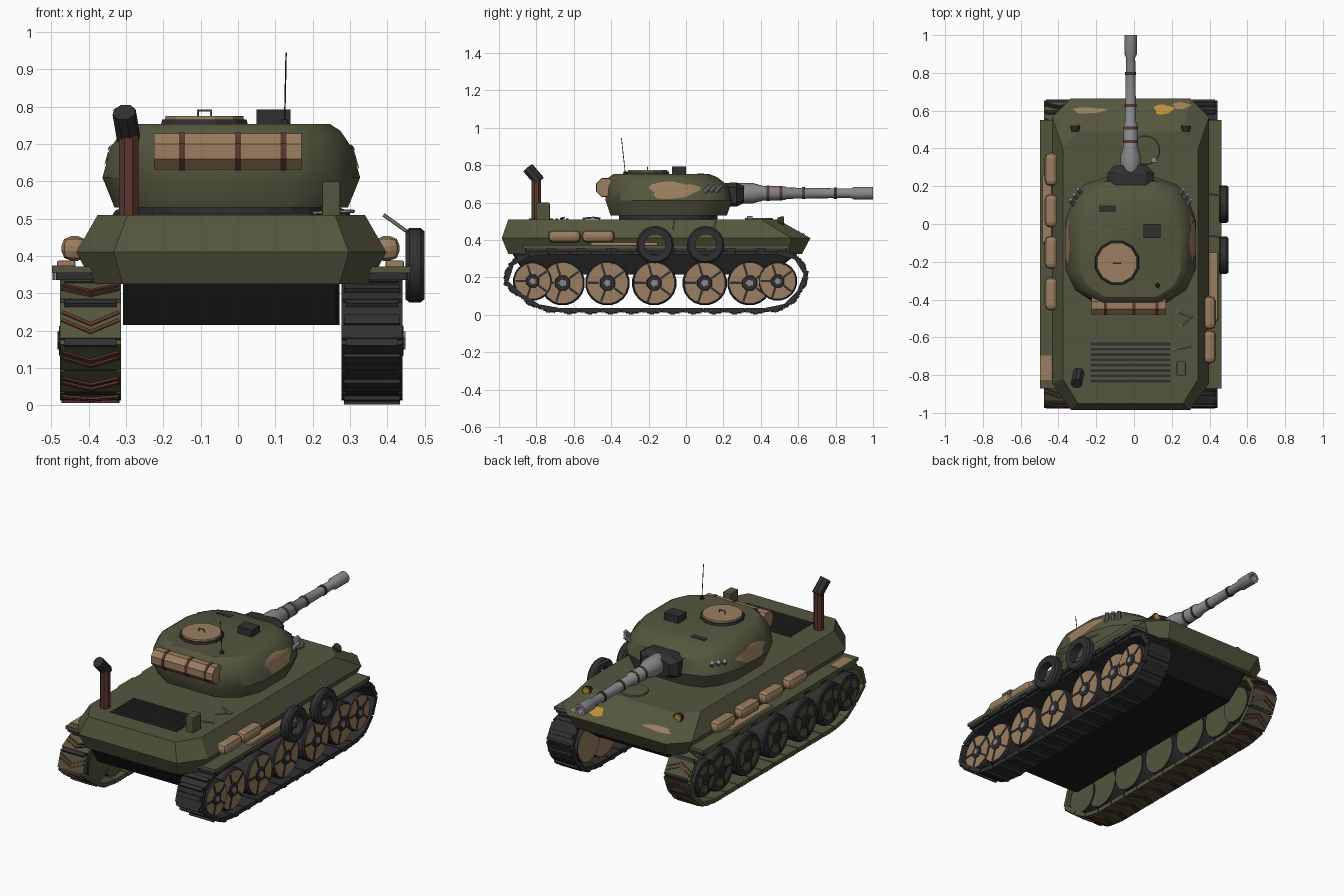
import bpy, bmesh, math
from mathutils import Vector, Matrix
from mathutils.bvhtree import BVHTree

if "Cube" in bpy.data.objects:
    bpy.data.objects.remove(bpy.data.objects["Cube"])

CX = -0.018  # centre line of hull, turret and gun


def material(name, rgb):
    m = bpy.data.materials.new(name)
    m.use_nodes = True
    m.diffuse_color = (*rgb, 1)
    m.node_tree.nodes["Principled BSDF"].inputs["Base Color"].default_value = (*rgb, 1)
    return m


GREEN = material("olive green", (0.09, 0.093, 0.047))
TAN = material("sand tan", (0.32, 0.21, 0.115))
DARK = material("dark rubber", (0.03, 0.03, 0.031))
BLACK = material("black belly", (0.013, 0.013, 0.013))
GREY = material("gun grey", (0.24, 0.25, 0.26))
RUST = material("rust brown", (0.11, 0.038, 0.027))
GOLD = material("gold yellow", (0.5, 0.28, 0.035))


class Part:
    """Collects shapes of several materials into one mesh."""

    def __init__(self, name):
        self.name, self.bm, self.mats = name, bmesh.new(), []

    def paint(self, faces, mat):
        if mat not in self.mats:
            self.mats.append(mat)
        for f in faces:
            f.material_index = self.mats.index(mat)

    def loft(self, rings, mat):
        loops = [[self.bm.verts.new(p) for p in r] for r in rings]
        faces = [self.bm.faces.new(loops[0]), self.bm.faces.new(loops[-1])]
        n = len(loops[0])
        for a, b in zip(loops, loops[1:]):
            faces += [self.bm.faces.new((a[i], a[(i + 1) % n], b[(i + 1) % n], b[i])) for i in range(n)]
        self.paint(faces, mat)
        return self

    def box(self, c, size, mat, rot=None):
        m = Matrix.Translation(c) @ (rot or Matrix()) @ Matrix.Diagonal((*size, 1))
        vs = bmesh.ops.create_cube(self.bm, size=1, matrix=m)["verts"]
        self.paint({f for v in vs for f in v.link_faces}, mat)
        return self

    def turn(self, base, axis, profile, n, mat):
        # round body: profile lists (distance along axis, radius)
        q = Vector(axis).to_track_quat("Z", "Y")
        rings = []
        for d, r in profile:
            angles = [math.tau * (i + 0.5) / n for i in range(n)]
            rings.append([Vector(base) + q @ Vector((r * math.cos(a), r * math.sin(a), d)) for a in angles])
        return self.loft(rings, mat)

    def rod(self, a, b, r, n, mat):
        d = Vector(b) - Vector(a)
        return self.turn(a, d, [(0, r), (d.length, r)], n, mat)

    def tyre(self, c, big, small, half, mat, n=20):
        # ring about the x axis
        sec = [(-half, 0.8), (-half * 0.6, 1), (half * 0.6, 1), (half, 0.8), (half, 0), (-half, 0)]
        loops = []
        for i in range(n):
            a = math.tau * i / n
            loops.append([self.bm.verts.new((c[0] + x, c[1] + (small + (big - small) * t) * math.cos(a),
                          c[2] + (small + (big - small) * t) * math.sin(a))) for x, t in sec])
        k = len(sec)
        self.paint([self.bm.faces.new((p[j], p[(j + 1) % k], q[(j + 1) % k], q[j]))
                    for p, q in zip(loops, loops[1:] + loops[:1]) for j in range(k)], mat)
        return self

    def done(self, smooth=0, bevel=0):
        bmesh.ops.recalc_face_normals(self.bm, faces=self.bm.faces)
        me = bpy.data.meshes.new(self.name)
        self.bm.to_mesh(me)
        self.bm.free()
        for m in self.mats:
            me.materials.append(m)
        ob = bpy.data.objects.new(self.name, me)
        bpy.context.collection.objects.link(ob)
        if bevel:
            mod = ob.modifiers.new("round", "BEVEL")
            mod.width, mod.segments = bevel, 2
        if smooth:
            for o in bpy.context.selected_objects:
                o.select_set(False)
            ob.select_set(True)
            bpy.context.view_layer.objects.active = ob
            bpy.ops.object.shade_smooth_by_angle(angle=math.radians(smooth))
        return ob


def outline(z, hw, y0, y1, cx, back, front):
    # plan with cut corners
    right = [(hw - cx, y0), (hw, y0 + back), (hw, y1 - front), (hw - cx, y1)]
    return [(CX + x, y, z) for x, y in right] + [(CX - x, y, z) for x, y in reversed(right)]


# Hull and belly
hull = Part("hull").loft([outline(0.325, 0.37, -0.95, 0.62, 0.08, 0.1, 0.07),
                          outline(0.41, 0.415, -0.985, 0.665, 0.1, 0.14, 0.1),
                          outline(0.51, 0.358, -0.95, 0.49, 0.08, 0.13, 0.09)], GREEN).done()
Part("belly").loft([outline(0.215, 0.29, -0.86, 0.45, 0.01, 0.01, 0.01),
                    outline(0.33, 0.29, -0.93, 0.6, 0.01, 0.01, 0.01)], BLACK).done()

# Fenders with dark underside
for s in (-1, 1):
    f = Part("left_fender" if s > 0 else "right_fender")
    f.box((CX + s * 0.42, -0.16, 0.363), (0.12, 1.42, 0.018), GREEN)
    f.box((CX + s * 0.41, -0.16, 0.345), (0.12, 1.4, 0.018), DARK)
    for i in range(9):
        f.box((CX + s * 0.475, -0.8 + i * 0.16, 0.35), (0.008, 0.11, 0.03), GREEN if s < 0 else DARK)
    f.done()

# Tracks
PATH = [Vector((0, y, z)) for y, z in ((-0.68, 0.025), (0.47, 0.025), (0.57, 0.06), (0.65, 0.2), (0.61, 0.3),
        (0.5, 0.335), (-0.8, 0.335), (-0.92, 0.3), (-0.97, 0.18), (-0.82, 0.05))]
LENGTHS = [(b - a).length for a, b in zip(PATH, PATH[1:] + PATH[:1])]


def along(d):
    d %= sum(LENGTHS)
    for i, l in enumerate(LENGTHS):
        if d <= l:
            return PATH[i].lerp(PATH[(i + 1) % len(PATH)], d / l)
        d -= l
    return PATH[0]


LINKS = 32
STEP = sum(LENGTHS) / LINKS
for s in (-1, 1):
    t = Part("left_track" if s > 0 else "right_track")
    body = DARK if s > 0 else GREEN
    for i in range(LINKS):
        a, b = along(i * STEP), along((i + 1) * STEP)
        tan = (b - a).normalized()
        out = Vector((0, tan.z, -tan.y))
        rot = Matrix((Vector((1, 0, 0)), tan, out)).transposed().to_4x4()
        mid = (a + b) / 2 + Vector((CX + s * 0.377, 0, 0))
        t.box(mid, (0.164, (b - a).length * 0.95, 0.024), body, rot)
        t.box(mid + tan * STEP / 2, (0.14, 0.03, 0.018), DARK, rot)
        if s > 0:
            t.box(mid + out * 0.016, (0.15, 0.025, 0.014), DARK, rot)
        else:
            for side in (-1, 1):
                for k in (0, 0.022):
                    p = mid + out * 0.014 + tan * (k - 0.005) + Vector((side * 0.037, 0, 0))
                    t.box(p, (0.085, 0.009, 0.009), RUST, rot @ Matrix.Rotation(-side * 0.42, 4, "Z"))
    t.done()

# Road wheels
WHEELS = [(-0.82, 0.18, 0.105), (-0.66, 0.17, 0.12), (-0.42, 0.17, 0.12), (-0.17, 0.17, 0.12),
          (0.1, 0.17, 0.12), (0.34, 0.17, 0.12), (0.49, 0.18, 0.105)]
for s in (-1, 1):
    disc = TAN if s > 0 else GREEN
    rim = 0.9 if s > 0 else 0.7
    for i, (y, z, r) in enumerate(WHEELS):
        w = Part(f"{'left' if s > 0 else 'right'}_wheel_{i + 1}")
        c = Vector((CX + s * 0.377, y, z))
        depth = 0.07 + 0.006 * (i % 2 == 0)
        w.turn(c, (s, 0, 0), [(-depth, r * 0.8), (-depth, r), (depth - 0.008, r), (depth, r * 0.95), (depth, rim * r)], 20, DARK)
        w.turn(c, (s, 0, 0), [(-depth - 0.003, r * 0.95), (depth + 0.003, rim * r)], 20, disc)
        w.turn(c, (s, 0, 0), [(depth, r * 0.38), (depth + 0.008, r * 0.33)], 8, DARK)
        w.turn(c, (s, 0, 0), [(depth, r * 0.2), (depth + 0.013, r * 0.18)], 5, GREY if s > 0 else DARK)
        for k in range(5):
            turn = Matrix.Rotation(math.tau * k / 5 + 0.3, 4, "X")
            p = c + Vector((s * (depth + 0.002), 0, 0)) + turn @ Vector((0, 0, r * 0.62))
            w.box(p, (0.008, 0.012, r * 0.5), DARK, turn)
        w.done()


# Turret
def turret_ring(z, k, shift, y_scale):
    half = [(0.17, -0.43), (0.29, -0.35), (0.34, -0.24), (0.34, 0.02), (0.3, 0.14), (0.24, 0.21), (0.14, 0.245)]
    pts = [(x * k, (y + 0.09) * y_scale - 0.09 + shift) for x, y in half]
    return [(CX + x, y, z) for x, y in pts] + [(CX - x, y, z) for x, y in reversed(pts)]


turret = Part("turret").loft([turret_ring(0.53, 0.92, 0, 0.92), turret_ring(0.61, 1.015, 0, 1.0),
                              turret_ring(0.69, 0.95, -0.01, 0.97), turret_ring(0.735, 0.86, -0.03, 0.86),
                              turret_ring(0.753, 0.78, -0.04, 0.76)], GREEN).done(smooth=32)
Part("turret_ring").turn((CX, -0.095, 0.505), (0, 0, 1), [(0, 0.265), (0.035, 0.265)], 24, DARK).done()

# Gun
Part("mantlet").loft([[(CX + x * k, y, 0.645 + z * k) for x, z in ((-0.12, -0.045), (-0.08, -0.065), (0.08, -0.065),
                      (0.12, -0.045), (0.12, 0.035), (0.08, 0.06), (-0.08, 0.06), (-0.12, 0.035))]
                      for y, k in ((0.18, 1), (0.27, 1.03), (0.31, 0.72))], DARK).done()
gun = Part("gun_barrel")
gun.turn((CX, 0, 0.65), (0, 1, 0), [(0.24, 0.04), (0.27, 0.056), (0.36, 0.054), (0.41, 0.04), (0.53, 0.037), (0.54, 0.03),
         (0.88, 0.025), (0.9, 0.034), (1.0, 0.034), (1.0, 0.02), (0.95, 0.018)], 14, GREY)
for y, r, m in ((0.43, 0.041, RUST), (0.5, 0.039, RUST), (0.62, 0.032, RUST), (0.79, 0.03, DARK)):
    gun.turn((CX, y, 0.65), (0, 1, 0), [(0, r), (0.016, r)], 14, m)
gun.done(smooth=35)

# Turret top fittings
hatch = Part("commander_hatch").turn((-0.09, -0.205, 0.745), (0, 0, 1), [(0, 0.122), (0.02, 0.117)], 12, DARK)
hatch.turn((-0.09, -0.205, 0.76), (0, 0, 1), [(0, 0.11), (0.015, 0.108)], 12, TAN)
for x in (-0.108, -0.072):
    hatch.rod((x, -0.205, 0.77), (x, -0.205, 0.79), 0.003, 5, GREY)
hatch.rod((-0.11, -0.205, 0.79), (-0.07, -0.205, 0.79), 0.003, 5, GREY).done()
Part("sight_box").box((0.095, -0.037, 0.77), (0.09, 0.075, 0.045), DARK).done()
Part("vision_slot").box((-0.14, 0.08, 0.747), (0.09, 0.035, 0.016), DARK).done()
antenna = Part("antenna").turn((0.125, -0.325, 0.735), (0, 0, 1), [(0, 0.016), (0.03, 0.01)], 8, DARK)
antenna.rod((0.125, -0.325, 0.76), (0.129, -0.345, 0.945), 0.002, 5, DARK).done()
for s in (-1, 1):
    g = Part("smoke_launchers")
    for k in range(3):
        x, y = CX + s * (0.32 - 0.02 * k), 0.1 + 0.028 * k
        g.rod((x - s * 0.03, y - 0.01, 0.645), (x, y + 0.03, 0.69), 0.012, 8, GREY)
    g.done()
roll = Part("stowage_roll").turn((-0.225, -0.43, 0.68), (1, 0, 0), [(0, 0.052), (0.395, 0.052)], 8, TAN)
for x in (-0.15, 0.0, 0.122):
    roll.turn((x - 0.008, -0.43, 0.68), (1, 0, 0), [(0, 0.055), (0.016, 0.055)], 8, RUST)
roll.done()

# Engine deck: grille, exhaust, box and tools
grille = Part("engine_grille")
for i in range(8):
    grille.box((CX, -0.635 - i * 0.028, 0.511), (0.425, 0.015, 0.008), DARK)
grille.done()
pipe = Part("exhaust").rod((-0.293, -0.8, 0.5), (-0.293, -0.8, 0.73), 0.028, 8, RUST)
pipe.rod((-0.293, -0.785, 0.715), (-0.305, -0.845, 0.785), 0.032, 8, DARK).done()
Part("deck_box").box((0.25, -0.765, 0.55), (0.05, 0.075, 0.1), GREEN).done(bevel=0.006)
tools = Part("deck_tools")
for a, b in (((0.22, -0.46, 0.515), (0.31, -0.5, 0.52)), ((0.24, -0.55, 0.515), (0.31, -0.49, 0.52)),
             ((0.2, -0.67, 0.515), (0.3, -0.65, 0.52)), ((0.46, -0.07, 0.46), (0.39, -0.06, 0.51)),
             ((0.46, 0.15, 0.46), (0.39, 0.16, 0.51))):
    tools.rod(a, b, 0.005, 6, GREY)
tools.done()

# Front deck: driver hatch, lamps and plate
Part("driver_hatch").turn((0.06, 0.39, 0.505), (0, 0, 1), [(0, 0.08), (0.012, 0.076)], 12, GREEN).box(
    (0.105, 0.34, 0.522), (0.03, 0.03, 0.015), GREY).done()
for x in (CX - 0.293, CX + 0.293):
    Part("headlamp").turn((x, 0.49, 0.5), (0, 1, 0), [(0, 0.02), (0.03, 0.028)], 10, DARK).turn(
        (x, 0.52, 0.5), (0, 1, 0), [(0, 0.023), (0.004, 0.02)], 10, GOLD).done()

# Spare tyres and sandbags
for y in (-0.165, 0.105):
    Part("spare_tyre").tyre((0.474, y, 0.375), 0.1, 0.056, 0.025, DARK).done(smooth=35)
for x, ys in ((0.398, (-0.65, -0.47)), (-0.438, (0.29, 0.07, -0.15, -0.37))):
    for y in ys:
        Part("sandbag").box((x, y, 0.42), (0.07, 0.175, 0.066), TAN).done(bevel=0.026)
for x, y in ((0.42, -0.33), (-0.46, 0.08)):
    Part("tarp_strip").box((x, y, 0.377), (0.05, 0.36, 0.022), TAN).done(bevel=0.006)


# Camouflage patches laid on the surfaces
def patch(target, origin, direction, u, v, ru, rv, mat):
    tree = BVHTree.FromObject(target, bpy.context.evaluated_depsgraph_get())
    p = Part("camouflage_patch")
    rows, n = [], 20
    for k in (0.15, 0.4, 0.7, 1):
        row = []
        for i in range(n):
            a = math.tau * i / n
            w = k * (1 + 0.13 * math.sin(3 * a + 1) + 0.08 * math.sin(5 * a))
            o = Vector(origin) + Vector(u) * (ru * w * math.cos(a)) + Vector(v) * (rv * w * math.sin(a))
            hit, normal, _, _ = tree.ray_cast(o, Vector(direction))
            row.append(hit + normal * 0.004 if hit else o)
        rows.append(row)
    p.loft(rows, mat)
    p.bm.faces.ensure_lookup_table()
    p.bm.faces.remove(p.bm.faces[1])
    p.done()


X, Y, Z = (1, 0, 0), (0, 1, 0), (0, 0, 1)
bpy.context.view_layer.update()
patch(turret, (1, -0.07, 0.665), (-1, 0, 0), Y, Z, 0.13, 0.045, TAN)
patch(turret, (-1, -0.1, 0.655), X, Y, Z, 0.12, 0.04, TAN)
patch(hull, (-0.24, 0.6, 1), (0, 0, -1), X, Y, 0.085, 0.016, TAN)
patch(hull, (0.25, 0.625, 1), (0, 0, -1), X, Y, 0.045, 0.018, TAN)
patch(hull, (0.155, 0.605, 1), (0, 0, -1), X, Y, 0.05, 0.026, GOLD)
Part("fender_patch").box((-0.468, -0.76, 0.372), (0.06, 0.13, 0.006), TAN).done()
